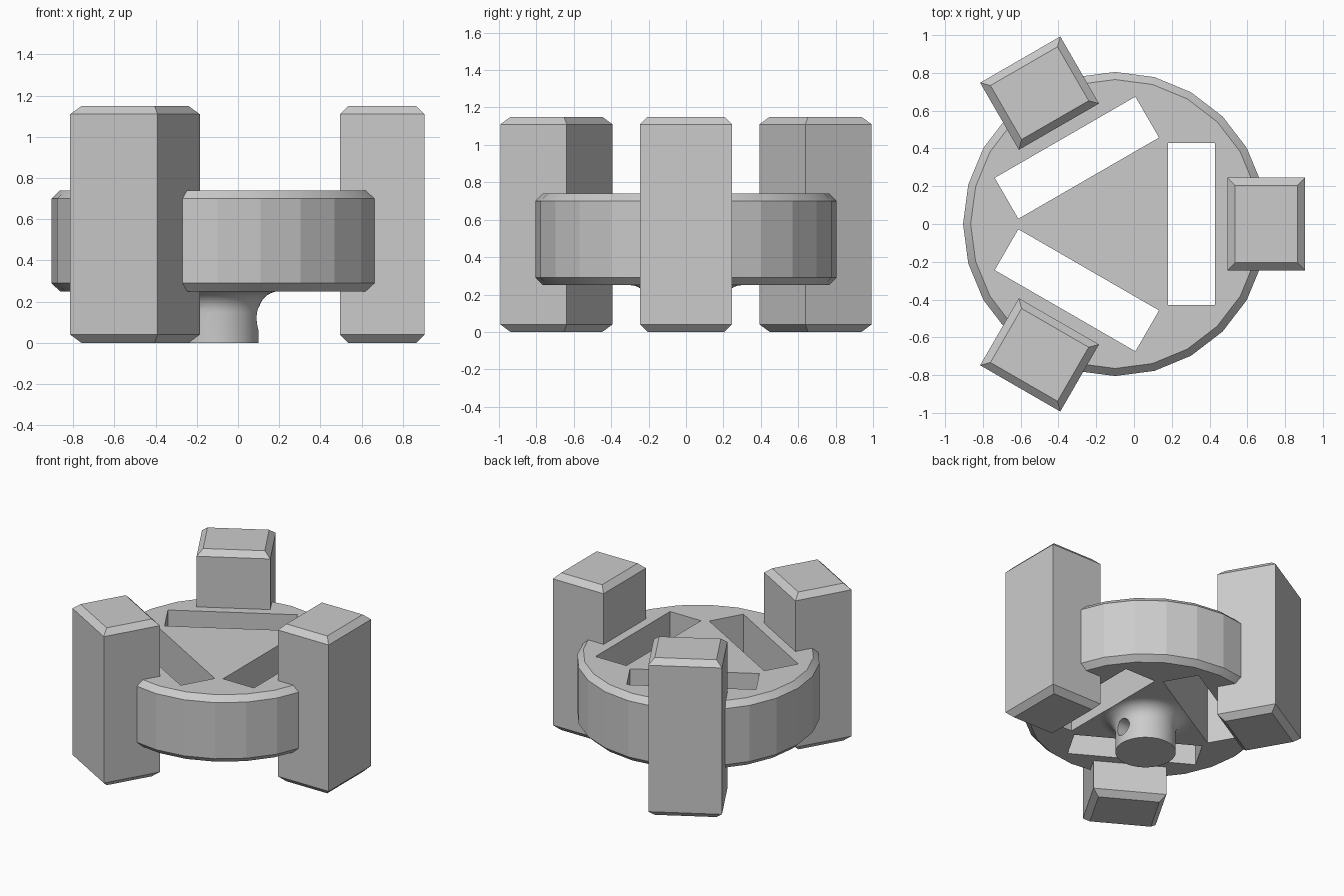
import bpy, bmesh
from math import radians, sin, cos, pi
from mathutils import Matrix

cube = bpy.data.objects.get("Cube")
if cube:
    bpy.data.objects.remove(cube, do_unlink=True)

CENTRE = Matrix.Translation((-0.1, 0, 0))
ANGLES = (0, 120, 240)
MID_Z = 0.495

grey = bpy.data.materials.new("plain grey")
grey.use_nodes = True
grey.diffuse_color = (0.6, 0.6, 0.6, 1)
grey.node_tree.nodes["Principled BSDF"].inputs["Base Color"].default_value = grey.diffuse_color


def spoke(angle):
    """Frame whose x axis points outward from the hub axis."""
    return CENTRE @ Matrix.Rotation(radians(angle), 4, "Z")


def make_object(name, bm, matrix):
    bm.transform(matrix)
    bmesh.ops.recalc_face_normals(bm, faces=bm.faces)
    mesh = bpy.data.meshes.new(name)
    bm.to_mesh(mesh)
    bm.free()
    obj = bpy.data.objects.new(name, mesh)
    mesh.materials.append(grey)
    bpy.context.collection.objects.link(obj)
    return obj


def box(size, location):
    bm = bmesh.new()
    bmesh.ops.create_cube(bm, size=1)
    bmesh.ops.scale(bm, vec=size, verts=bm.verts)
    bmesh.ops.translate(bm, vec=location, verts=bm.verts)
    return bm


def cylinder(radius, depth, sides):
    bm = bmesh.new()
    bmesh.ops.create_cone(bm, cap_ends=True, segments=sides, radius1=radius,
                          radius2=radius, depth=depth)
    return bm


def chamfer_ends(bm, width):
    rims = [e for e in bm.edges if abs(e.verts[0].co.z - e.verts[1].co.z) < 1e-4]
    bmesh.ops.bevel(bm, geom=rims, offset=width, segments=1, affect="EDGES")
    return bm


def drill(name, angle, radius, start, end, z):
    """Radial round cutter between two distances from the axis."""
    place = Matrix.Translation(((start + end) / 2, 0, z)) @ Matrix.Rotation(pi / 2, 4, "Y")
    return make_object(name, cylinder(radius, end - start, 40), spoke(angle) @ place)


def cut(obj, cutters):
    bpy.ops.object.select_all(action="DESELECT")
    obj.select_set(True)
    bpy.context.view_layer.objects.active = obj
    for cutter in cutters:
        mod = obj.modifiers.new("cut", "BOOLEAN")
        mod.operation = "DIFFERENCE"
        mod.solver = "EXACT"
        mod.object = cutter
        bpy.ops.object.modifier_apply(modifier=mod.name)
    bpy.ops.object.shade_smooth_by_angle(angle=radians(13))


# Cutters: window slots, main bores and small hub holes
slots = [make_object("slot_cutter", box((0.25, 0.86, 2), (0.405, 0, 0.5)), spoke(a))
         for a in ANGLES]
bores = [drill("bore_cutter", a, 0.122, 0.04, 1.2, MID_Z) for a in ANGLES]
pins = [drill("pin_cutter", a, 0.06, 0.06, 0.4, 0.12) for a in ANGLES]

# Faceted wheel with chamfered rim
wheel = make_object("wheel", chamfer_ends(cylinder(0.805, 0.49, 24), 0.04),
                    CENTRE @ Matrix.Translation((0, 0, MID_Z)))
cut(wheel, slots + bores)

# Hub boss turned from a profile with a flared fillet
profile = [(0, 0), (0.2, 0)]
profile += [(0.3 - 0.1 * cos(i * pi / 16), 0.15 + 0.1 * sin(i * pi / 16)) for i in range(9)]
profile += [(0.28, 0.27), (0, 0.27)]
bm = bmesh.new()
verts = [bm.verts.new((r, 0, z)) for r, z in profile]
edges = [bm.edges.new(pair) for pair in zip(verts, verts[1:])]
bmesh.ops.spin(bm, geom=verts + edges, axis=(0, 0, 1), cent=(0, 0, 0),
               angle=2 * pi, steps=48)
bmesh.ops.remove_doubles(bm, verts=bm.verts, dist=1e-4)
hub = make_object("hub", bm, CENTRE)
cut(hub, slots + pins)

# Three upright blocks with chamfered ends, bored radially
for i, angle in enumerate(ANGLES):
    bm = chamfer_ends(box((0.41, 0.49, 1.15), (0.8, 0, 0.575)), 0.04)
    block = make_object(f"block_{i + 1}", bm, spoke(angle))
    cut(block, [bores[i]])

for cutter in slots + bores + pins:
    bpy.data.objects.remove(cutter, do_unlink=True)
